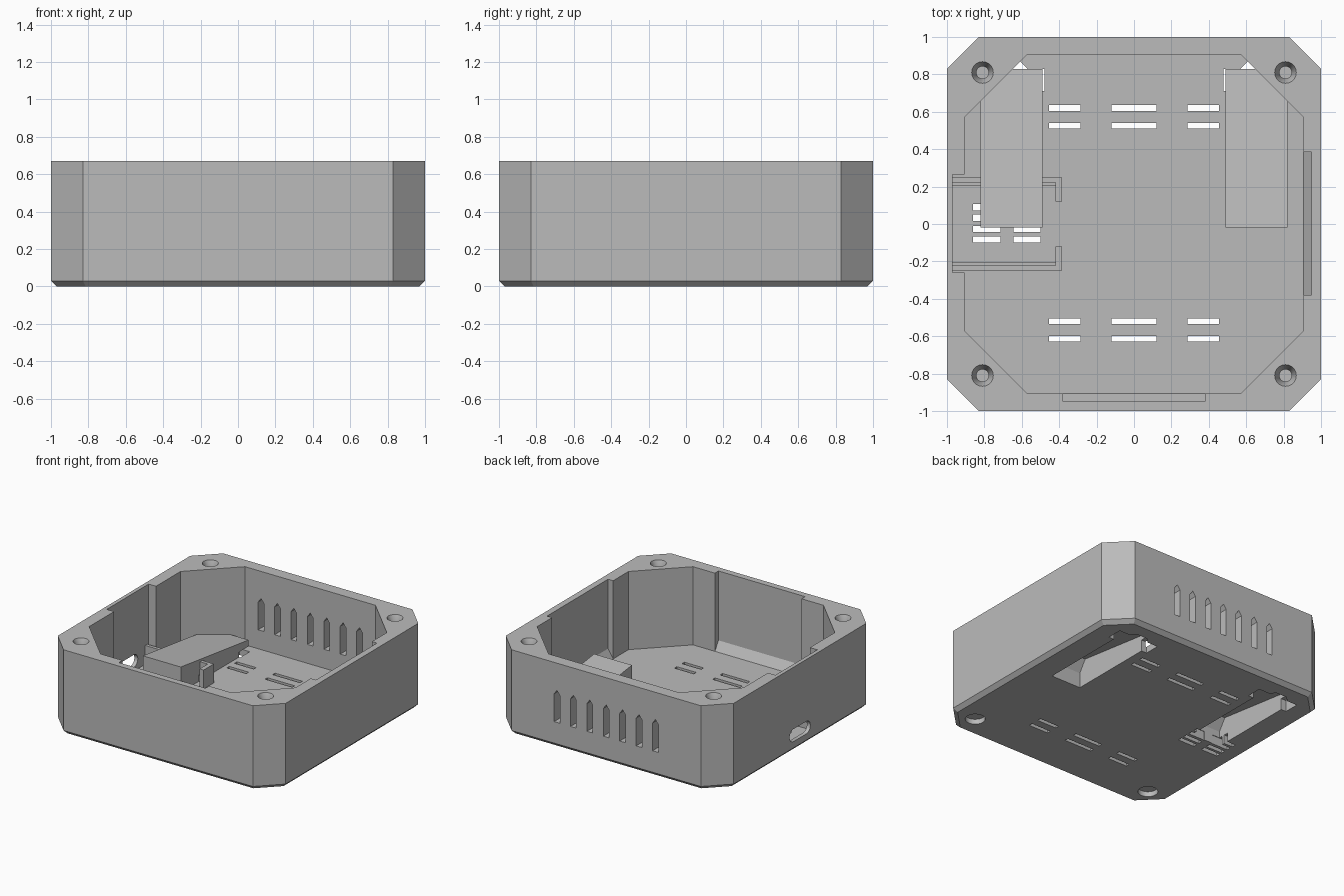
import bpy
import bmesh
import math
from mathutils import Vector

cube = bpy.data.objects.get("Cube")
if cube:
    bpy.data.objects.remove(cube, do_unlink=True)

grey = bpy.data.materials.new("light_grey")
grey.use_nodes = True
grey.diffuse_color = (0.5, 0.5, 0.5, 1)
grey.node_tree.nodes["Principled BSDF"].inputs["Base Color"].default_value = (0.5, 0.5, 0.5, 1)

HEIGHT, FLOOR, INNER = 0.67, 0.05, 0.905


def finish(name, bm):
    bmesh.ops.recalc_face_normals(bm, faces=bm.faces)
    mesh = bpy.data.meshes.new(name)
    bm.to_mesh(mesh)
    bm.free()
    mesh.materials.append(grey)
    obj = bpy.data.objects.new(name, mesh)
    bpy.context.collection.objects.link(obj)
    return obj


def prism(name, points, low, high, axis="z"):
    """Extrude a 2D outline along an axis."""
    place = {"x": lambda a, b, d: (d, a, b),
             "y": lambda a, b, d: (a, d, b),
             "z": lambda a, b, d: (a, b, d)}[axis]
    bm = bmesh.new()
    face = bm.faces.new([bm.verts.new(place(a, b, low)) for a, b in points])
    new = bmesh.ops.extrude_face_region(bm, geom=[face])["geom"]
    bmesh.ops.translate(bm, vec=Vector(place(0, 0, high - low)),
                        verts=[v for v in new if isinstance(v, bmesh.types.BMVert)])
    return finish(name, bm)


def box(name, x, y, z):
    x0, x1 = sorted(x)
    return prism(name, [(x0, y[0]), (x1, y[0]), (x1, y[1]), (x0, y[1])], z[0], z[1])


def cone(name, x, y, z, r_low, r_high):
    bm = bmesh.new()
    bmesh.ops.create_cone(bm, cap_ends=True, segments=32, radius1=r_low,
                          radius2=r_high, depth=z[1] - z[0])
    bmesh.ops.translate(bm, vec=(x, y, sum(z) / 2), verts=bm.verts)
    return finish(name, bm)


def octagon(half, corner):
    return [(half, -corner), (half, corner), (corner, half), (-corner, half),
            (-half, corner), (-half, -corner), (-corner, -half), (corner, -half)]


def combine(target, tool, operation="DIFFERENCE"):
    tool.hide_render = True
    mod = target.modifiers.new("cut", "BOOLEAN")
    mod.operation = operation
    mod.solver = "EXACT"
    mod.object = tool
    bpy.context.view_layer.objects.active = target
    bpy.ops.object.modifier_apply(modifier=mod.name)
    bpy.data.objects.remove(tool, do_unlink=True)


# Outer shell with a chamfered bottom rim
bm = bmesh.new()
rings = [[bm.verts.new((x, y, z)) for x, y in octagon(h, c)]
         for h, c, z in ((0.97, 0.815, 0), (1, 0.83, 0.03), (1, 0.83, HEIGHT))]
bm.faces.new(rings[0])
bm.faces.new(rings[-1])
for low, high in zip(rings, rings[1:]):
    for i in range(8):
        j = (i + 1) % 8
        bm.faces.new((low[i], low[j], high[j], high[i]))
case = finish("case_shell", bm)

# Main cavity and wall recesses
combine(case, prism("cavity", octagon(INNER, 0.572), FLOOR, 0.8))
combine(case, box("board_recess", (-0.97, -0.8), (-0.26, 0.265), (FLOOR, 0.8)))
slope = [(0.85, FLOOR), (INNER, FLOOR), (0.95, 0.12), (0.95, 0.8), (0.85, 0.8)]
combine(case, prism("left_recess", slope, -0.38, 0.385, "y"))
combine(case, prism("front_recess", [(-a, z) for a, z in slope], -0.38, 0.38, "x"))

# Board rails with hooked ends
for s in (1, -1):
    def rail(name, x, y, top):
        tool = box(name, x, sorted((y[0] * s, y[1] * s)), (0.03, top))
        combine(case, tool, "UNION")
    rail("rail_wall", (-0.98, -0.385), (0.222, 0.248), 0.2)
    rail("rail_ledge", (-0.98, -0.42), (0.205, 0.23), 0.1)
    rail("rail_hook", (-0.42, -0.385), (0.12, 0.248), 0.2)

# Sloped housings for the folding feet, open underneath
for s in (1, -1):
    housing = prism("foot_housing", [(-0.02, 0.02), (0.83, 0.02), (0.83, 0.14), (-0.02, 0.25)],
                    *sorted((0.488 * s, 0.82 * s)), "x")
    combine(case, housing, "UNION")
    pocket = prism("foot_pocket", [(0.02, -0.1), (0.8, -0.1), (0.8, 0.115), (0.08, 0.21), (0.02, 0.12)],
                   *sorted((0.525 * s, 0.785 * s)), "x")
    combine(case, pocket)
    pivot = [(0.478, 0.71), (0.83, 0.71), (0.83, 0.83), (0.74, 0.83),
             (0.7, 0.87), (0.61, 0.87), (0.57, 0.83), (0.478, 0.83)]
    combine(case, prism("pivot_slot", [(x * s, y) for x, y in pivot], -0.1, 0.09))

# Floor vents
for x0, x1 in ((-0.455, -0.285), (-0.12, 0.12), (0.285, 0.455)):
    for y in (0.62, 0.525, -0.52, -0.613):
        combine(case, box("floor_vent", (x0, x1), (y - 0.015, y + 0.015), (-0.1, 0.08)))
for x0, x1 in ((-0.86, -0.715), (-0.645, -0.5)):
    for y in (0.09, 0.033, -0.027, -0.083):
        combine(case, box("board_vent", (x0, x1), (y - 0.017, y + 0.017), (-0.1, 0.07)))

# Peaked vents in the back wall
for i in range(7):
    x = (i - 3) * 0.144
    outline = [(x - 0.025, 0.2), (x + 0.025, 0.2), (x + 0.025, 0.42), (x, 0.455), (x - 0.025, 0.42)]
    combine(case, prism("back_vent", outline, 0.85, 1.1, "y"))

# Rounded plug opening in the right wall
opening = []
for i in range(24):
    a = 2 * math.pi * (i + 0.5) / 24
    shift = 0.08 if math.cos(a) > 0 else -0.08
    opening.append((shift + 0.05 * math.cos(a), 0.13 + 0.05 * math.sin(a)))
combine(case, prism("plug_opening", opening, -1.1, -0.93, "x"))

# Countersunk screw holes, and round pad recesses under the front corners
for sx in (1, -1):
    for sy in (1, -1):
        x, y = 0.81 * sx, 0.81 * sy
        combine(case, cone("screw_hole", x, y, (0.3, 0.66), 0.033, 0.033))
        combine(case, cone("countersink", x, y, (0.61, 0.68), 0.033, 0.062))
    combine(case, cone("pad_recess", 0.81 * sx, -0.81, (-0.1, 0.04), 0.072, 0.072))

# Crisp edges with smooth round holes
bpy.ops.object.select_all(action="DESELECT")
case.select_set(True)
bpy.context.view_layer.objects.active = case
bpy.ops.object.shade_smooth_by_angle(angle=math.radians(25))
